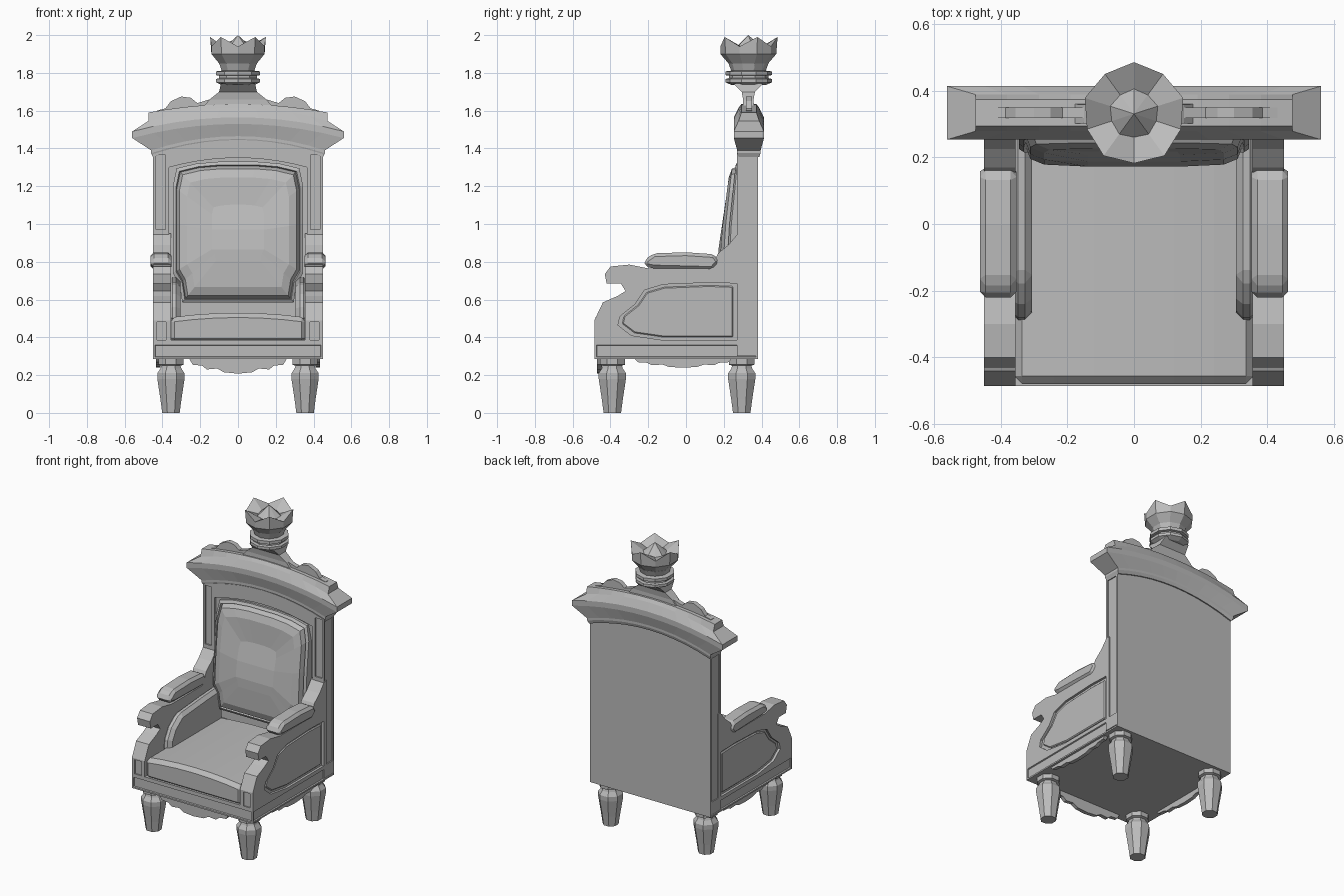
import bpy
import bmesh
from math import cos, sin, pi

cube = bpy.data.objects.get("Cube")
if cube:
    bpy.data.objects.remove(cube, do_unlink=True)

grey = bpy.data.materials.new("plain grey")
grey.use_nodes = True
grey.diffuse_color = (0.5, 0.5, 0.5, 1)
grey.node_tree.nodes["Principled BSDF"].inputs["Base Color"].default_value = (0.5, 0.5, 0.5, 1)


def finish(name, bm):
    bmesh.ops.recalc_face_normals(bm, faces=bm.faces)
    mesh = bpy.data.meshes.new(name)
    bm.to_mesh(mesh)
    bm.free()
    mesh.materials.append(grey)
    obj = bpy.data.objects.new(name, mesh)
    bpy.context.collection.objects.link(obj)
    return obj


def loft(name, loops):
    """Skin equal even-sized loops and close both ends with strips."""
    bm = bmesh.new()
    rings = [[bm.verts.new(p) for p in loop] for loop in loops]
    n = len(rings[0])
    for a, b in zip(rings, rings[1:]):
        for i in range(n):
            j = (i + 1) % n
            bm.faces.new((a[i], a[j], b[j], b[i]))
    for ring in (rings[0], rings[-1]):
        for i in range(n // 2 - 1):
            bm.faces.new((ring[i], ring[i + 1], ring[n - 2 - i], ring[n - 1 - i]))
    bmesh.ops.remove_doubles(bm, verts=bm.verts, dist=0.0005)
    return finish(name, bm)


def prism(name, outline, axis, lo, hi, bevel=0, inset=None):
    """Extrude an outline along x (points are y, z) or along y (points are x, z)."""
    bm = bmesh.new()
    place = (lambda p, d: (d, p[0], p[1])) if axis == "x" else (lambda p, d: (p[0], d, p[1]))
    a = [bm.verts.new(place(p, lo)) for p in outline]
    b = [bm.verts.new(place(p, hi)) for p in outline]
    bm.faces.new(a)
    bm.faces.new(b)
    for i in range(len(a)):
        j = (i + 1) % len(a)
        bm.faces.new((a[i], a[j], b[j], b[i]))
    bmesh.ops.recalc_face_normals(bm, faces=bm.faces)
    if inset:
        picked = [f for f in bm.faces if inset(f.normal)]
        bmesh.ops.inset_individual(bm, faces=picked, thickness=0.014, depth=0)
        bmesh.ops.inset_individual(bm, faces=picked, thickness=0.004, depth=-0.008)
    obj = finish(name, bm)
    if bevel:
        mod = obj.modifiers.new("Bevel", "BEVEL")
        mod.width = bevel
        mod.segments = 1
        mod.limit_method = "ANGLE"
    return obj


def mirror(obj):
    obj.modifiers.new("Mirror", "MIRROR")
    return obj


def cut(obj, cutter):
    """Carve a recess and discard the cutter."""
    cutter.hide_render = True
    mod = obj.modifiers.new("Recess", "BOOLEAN")
    mod.object = cutter
    mod.operation = "DIFFERENCE"
    bpy.context.view_layer.objects.active = obj
    bpy.ops.object.modifier_apply(modifier=mod.name)
    bpy.data.objects.remove(cutter, do_unlink=True)


def rect(a0, a1, b0, b1):
    return [(a0, b0), (a1, b0), (a1, b1), (a0, b1)]


def symmetric(half):
    return half + [(-x, z) for x, z in reversed(half) if x > 0]


def arch(half_width, z_end, rise, n=10):
    """Points from right to left along a shallow arch."""
    ts = [1 - 2 * i / n for i in range(n + 1)]
    return [(half_width * t, z_end + rise * (1 - t * t)) for t in ts]


def turned(name, profile, cx, cy, sides):
    return loft(name, [[(cx + r * cos(2 * pi * (i + 0.5) / sides), cy + r * sin(2 * pi * (i + 0.5) / sides), z)
                        for i in range(sides)] for r, z in profile])


# Turned legs
leg_profile = [(0.05, 0), (0.06, 0.07), (0.078, 0.18), (0.078, 0.21), (0.06, 0.235),
               (0.055, 0.25), (0.072, 0.255), (0.072, 0.29)]
for label, y in (("front", -0.39), ("back", 0.295)):
    for side, x in (("left", 0.355), ("right", -0.355)):
        turned(f"{label}_{side}_leg", leg_profile, x, y, 8)

# Base with panelled front and sides
prism("base", rect(-0.485, 0.38, 0.285, 0.37), "x", -0.45, 0.45,
      inset=lambda n: n.y < -0.9 or abs(n.x) > 0.9)

# Scalloped skirts
scallop = [(0.26, 0.29), (0.24, 0.255), (0.19, 0.25), (0.165, 0.23), (0.11, 0.235), (0.075, 0.215), (0, 0.208)]
prism("front_skirt", symmetric(scallop), "y", -0.47, -0.445)
side_scallop = [(y, 0.29 - (0.29 - z) * 0.62) for y, z in symmetric(scallop)]
mirror(prism("side_skirt", [(y - 0.015, z) for y, z in side_scallop], "x", 0.41, 0.435))

# Tall arched back with recessed panels
back = prism("back", [(-0.45, 0.3), (0.45, 0.3)] + arch(0.45, 1.37, 0.075), "y", 0.27, 0.38)
cut(back, prism("cutter", [(-0.365, 0.5), (0.365, 0.5)] + arch(0.365, 1.3, 0.05), "y", 0.2, 0.287))
for s in (1, -1):
    cut(back, prism("cutter", rect(s * 0.385, s * 0.435, 0.97, 1.365), "y", 0.2, 0.279))
    cut(back, prism("cutter", rect(0.285, 0.365, 0.385, 1.35), "x", s * 0.443, s * 0.5))

# Back cushion, padded and leaning
cushion = symmetric([(0.1, 0.585), (0.295, 0.585), (0.31, 0.68), (0.345, 0.74), (0.345, 1.0),
                     (0.345, 1.2), (0.325, 1.295), (0.22, 1.32), (0.1, 1.33)])


def cushion_loop(y, k):
    return [(x * k, y + 0.1 * max(0, z - 0.85), 0.95 + (z - 0.95) * k) for x, z in cushion]


loft("back_cushion", [cushion_loop(y, k) for y, k in
                      ((0.29, 1), (0.225, 1), (0.215, 0.955), (0.23, 0.94), (0.195, 0.9), (0.178, 0.78), (0.172, 0.4))])

# Seat cushion with a crowned top
prism("seat_cushion", [(-0.36, 0.37), (0.36, 0.37)] + arch(0.36, 0.505, 0.025, 6), "y", -0.48, 0.28, 0.025)
prism("seat_front_rail", [(-0.36, 0.36), (0.36, 0.36), (0.36, 0.385), (-0.36, 0.385)], "y", -0.485, -0.4)

# Arm sides with a scrolled front and a recessed panel
arm = prism("arm_side", [(-0.485, 0.365), (-0.485, 0.49), (-0.44, 0.585), (-0.36, 0.62), (-0.32, 0.645),
                         (-0.345, 0.685), (-0.42, 0.685), (-0.43, 0.735), (-0.4, 0.775), (-0.3, 0.785),
                         (-0.2, 0.765), (0.13, 0.765), (0.17, 0.845), (0.225, 0.89), (0.275, 0.95),
                         (0.3, 0.95), (0.3, 0.365)], "x", 0.355, 0.45)
panel = [(-0.36, 0.465), (-0.29, 0.41), (-0.12, 0.385), (0.27, 0.385), (0.27, 0.685), (0.13, 0.69),
         (-0.12, 0.68), (-0.22, 0.65), (-0.27, 0.575), (-0.35, 0.51)]
cut(arm, prism("cutter", panel, "x", 0.434, 0.5))
cut(arm, prism("cutter", rect(0.38, 0.43, 0.385, 0.48), "y", -0.6, -0.477))
mirror(arm)
raised = [(-0.04 + (y + 0.04) * 0.93, 0.54 + (z - 0.54) * 0.9) for y, z in panel]
mirror(prism("arm_side_panel", raised, "x", 0.42, 0.443, 0.006))

# Arm rests
mirror(prism("arm_rest", [(-0.22, 0.775), (-0.22, 0.81), (-0.17, 0.845), (0, 0.85), (0.15, 0.84),
                          (0.18, 0.8), (0.14, 0.757), (-0.17, 0.765)], "x", 0.352, 0.462, 0.018))
# Inner arm padding
mirror(prism("inner_arm_pad", [(-0.29, 0.48), (-0.28, 0.56), (-0.24, 0.63), (-0.16, 0.69), (0.1, 0.71),
                               (0.28, 0.72), (0.28, 0.48)], "x", 0.305, 0.37, 0.022))

# Arched cornice: half width, half depth, end height, rise
tiers = [(0.45, 0.055, 1.355, 0.075), (0.46, 0.062, 1.375, 0.075), (0.46, 0.062, 1.39, 0.075),
         (0.56, 0.08, 1.455, 0.075), (0.56, 0.08, 1.49, 0.075), (0.475, 0.055, 1.545, 0.07),
         (0.475, 0.04, 1.59, 0.045)]
loops = []
for hw, hd, z_end, rise in tiers:
    pts = arch(hw, z_end, rise)
    loops.append([(x, 0.333 - hd, z) for x, z in pts] + [(x, 0.333 + hd, z) for x, z in reversed(pts)])
loft("cornice", loops)

# Scrolled crest
crest = [(0.43, 1.56), (0.43, 1.6), (0.385, 1.612), (0.355, 1.65), (0.3, 1.675), (0.25, 1.668),
         (0.215, 1.64), (0.15, 1.66), (0.1, 1.7), (0.07, 1.74)]
prism("crest", symmetric(crest), "y", 0.317, 0.349)

# Finial pedestal, collars and bowl
loft("pedestal", [[(x, 0.33 + y, z) for x, y in ((hw, hd), (hw, -hd), (-hw, -hd), (-hw, hd))]
                  for hw, hd, z in ((0.2, 0.03, 1.6), (0.15, 0.028, 1.66), (0.1, 0.035, 1.7), (0.09, 0.08, 1.745))])
turned("finial_collar", [(0.09, 1.735), (0.122, 1.75), (0.122, 1.768), (0.105, 1.772), (0.105, 1.785),
                         (0.122, 1.788), (0.122, 1.808), (0.09, 1.812), (0.105, 1.85)], 0, 0.332, 10)

# Crown with five tips and a central peak
crown = []
for r_tip, r_dip, z_tip, z_dip in ((0.09, 0.09, 1.81, 1.81), (0.105, 0.105, 1.85, 1.85), (0.148, 0.148, 1.9, 1.9),
                                   (0.155, 0.148, 1.99, 1.94), (0.075, 0.07, 1.935, 1.93), (0, 0, 2.0, 2.0)):
    ring = []
    for i in range(10):
        r, z = (r_dip, z_dip) if i % 2 else (r_tip, z_tip)
        t = pi / 2 + 2 * pi * i / 10
        ring.append((r * cos(t), 0.33 + r * sin(t), z))
    crown.append(ring)
# The last ring collapses to the peak, so it is skinned without an end strip
bm = bmesh.new()
rings = [[bm.verts.new(p) for p in ring] for ring in crown[:-1]]
peak = bm.verts.new(crown[-1][0])
for a, b in zip(rings, rings[1:]):
    for i in range(10):
        j = (i + 1) % 10
        bm.faces.new((a[i], a[j], b[j], b[i]))
for i in range(10):
    bm.faces.new((rings[-1][i], rings[-1][(i + 1) % 10], peak))
bm.faces.new(rings[0])
finish("crown", bm)
